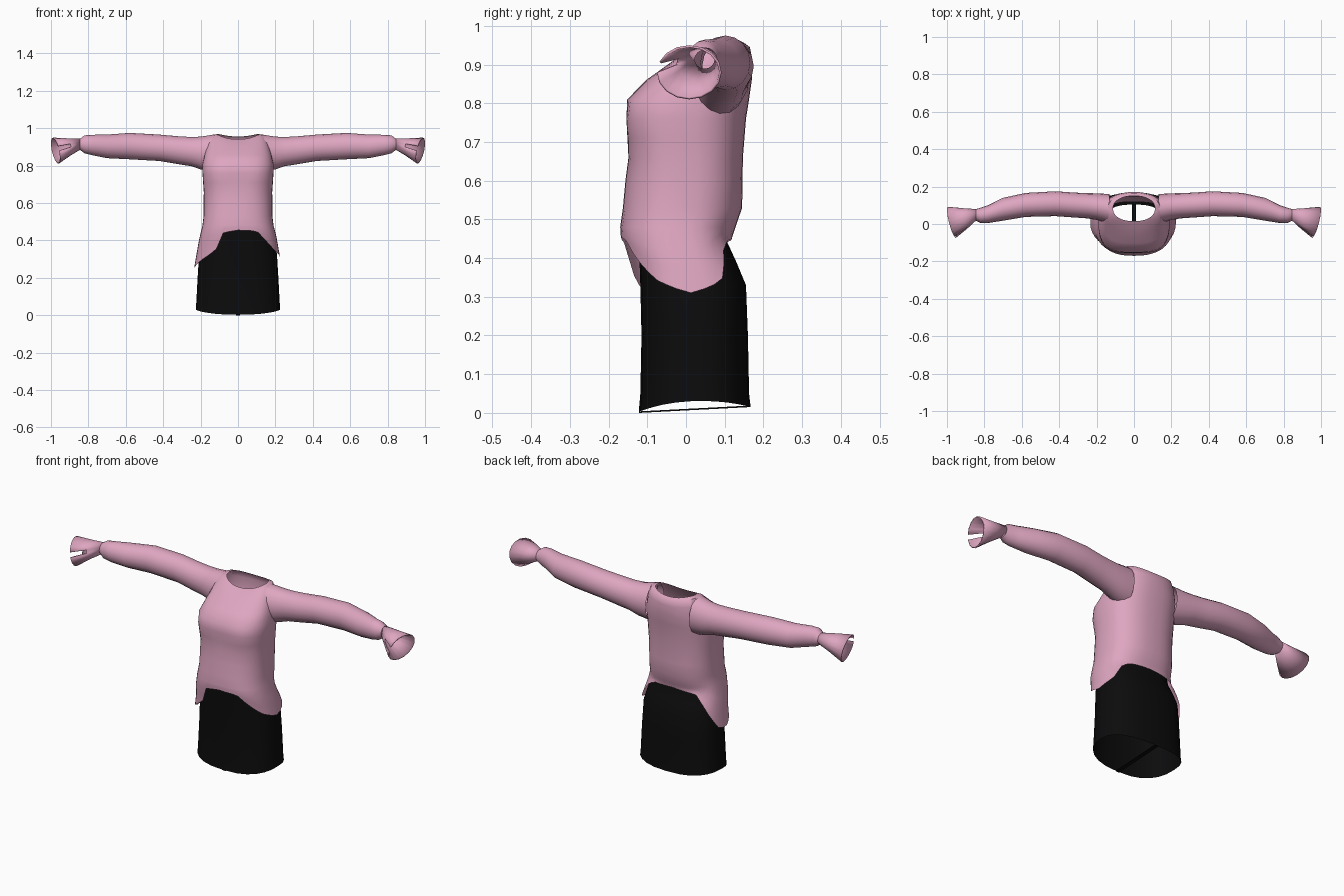
import bpy, bmesh
from math import sin, cos, pi, radians, copysign

cube = bpy.data.objects.get("Cube")
if cube:
    bpy.data.objects.remove(cube, do_unlink=True)


def material(name, colour):
    m = bpy.data.materials.new(name)
    m.use_nodes = True
    m.diffuse_color = colour
    m.node_tree.nodes["Principled BSDF"].inputs["Base Color"].default_value = colour
    return m


PINK = material("soft pink", (0.73, 0.38, 0.53, 1))
BLACK = material("black", (0.0035, 0.0035, 0.004, 1))


def interp(table, t):
    """Linear lookup in rows of (key, values...)."""
    if t <= table[0][0]:
        return table[0][1:]
    for a, b in zip(table, table[1:]):
        if t <= b[0]:
            k = (t - a[0]) / (b[0] - a[0])
            return [p + (q - p) * k for p, q in zip(a[1:], b[1:])]
    return table[-1][1:]


def loft(name, rings, mat, gaps=(), sharp=50):
    """Skin closed rings of points into an open tube, leaving out gap faces."""
    bm = bmesh.new()
    rows = [[bm.verts.new(p) for p in ring] for ring in rings]
    n = len(rows[0])
    for r, (low, high) in enumerate(zip(rows, rows[1:])):
        for c in range(n):
            if (r, c) not in gaps:
                d = (c + 1) % n
                bm.faces.new((low[c], low[d], high[d], high[c]))
    bmesh.ops.recalc_face_normals(bm, faces=bm.faces)
    mesh = bpy.data.meshes.new(name)
    bm.to_mesh(mesh)
    bm.free()
    mesh.materials.append(mat)
    ob = bpy.data.objects.new(name, mesh)
    bpy.context.collection.objects.link(ob)
    bpy.ops.object.select_all(action="DESELECT")
    ob.select_set(True)
    bpy.context.view_layer.objects.active = ob
    bpy.ops.object.shade_smooth_by_angle(angle=radians(sharp))
    return ob


def body_point(a, w, front, back, power=0.8):
    """Rounded-box outline; angle 0 is the front, 90 degrees is +x."""
    s, c = sin(a), cos(a)
    x = w * copysign(abs(s) ** power, s)
    y = (front + back) / 2 - (back - front) / 2 * copysign(abs(c) ** power, c)
    return x, y


# Shirt body: height, half width, front y, back y
BODY = [
    (0.25, 0.235, -0.142, 0.175), (0.35, 0.218, -0.147, 0.168),
    (0.45, 0.200, -0.168, 0.118), (0.48, 0.190, -0.170, 0.128),
    (0.53, 0.184, -0.163, 0.145), (0.66, 0.183, -0.151, 0.147),
    (0.76, 0.190, -0.168, 0.155), (0.81, 0.190, -0.160, 0.163),
    (0.86, 0.178, -0.105, 0.170),
]
# Uneven hem: angle in degrees, height
HEM = [
    (0, 0.455), (25, 0.45), (40, 0.40), (60, 0.345), (90, 0.31), (115, 0.34),
    (135, 0.42), (150, 0.445), (180, 0.45), (215, 0.44), (240, 0.36),
    (260, 0.27), (275, 0.25), (295, 0.28), (320, 0.32), (335, 0.36),
    (342, 0.44), (360, 0.455),
]
COLS = 40
angles = [2 * pi * i / COLS for i in range(COLS)]


def shirt_point(a, z):
    x, y = body_point(a, *interp(BODY, z))
    # shallow valley down the middle of the chest
    y += 0.014 * max(0, cos(a)) ** 10 * max(0, 1 - abs(z - 0.76) / 0.12)
    return x, y, z


rings = []
for k in (0, 0.33, 0.66):
    ring = []
    for a in angles:
        hem = interp(HEM, a * 180 / pi)[0]
        ring.append(shirt_point(a, hem + (0.48 - hem) * k))
    rings.append(ring)
for z in (0.48, 0.53, 0.6, 0.66, 0.71, 0.76, 0.81, 0.86):
    rings.append([shirt_point(a, z) for a in angles])
# Sloping shoulders and neckline: side lift raises the ring over the shoulders
for z, w, f, b, lift, rear in ((0.905, 0.16, -0.04, 0.171, 0.025, 0.01),
                               (0.93, 0.138, -0.005, 0.165, 0.033, 0.015),
                               (0.941, 0.112, 0.015, 0.15, 0.026, 0.015)):
    rings.append([(*body_point(a, w, f, b, 0.9),
                   z + lift * sin(a) ** 2 + rear * max(0, -cos(a))) for a in angles])
loft("shirt_body", rings, PINK)

# Sleeve: x, front y, back y, bottom z, top z
SLEEVE = [
    (0.13, 0.00, 0.160, 0.765, 0.966), (0.20, 0.022, 0.164, 0.780, 0.955),
    (0.25, 0.030, 0.165, 0.797, 0.953), (0.32, 0.035, 0.168, 0.808, 0.957),
    (0.42, 0.042, 0.175, 0.825, 0.966), (0.58, 0.038, 0.166, 0.834, 0.975),
    (0.70, 0.018, 0.140, 0.840, 0.966), (0.78, 0.005, 0.100, 0.856, 0.965),
    (0.82, 0.005, 0.087, 0.866, 0.962), (0.845, 0.018, 0.080, 0.884, 0.944),
]
# Cuff: x, front y, back y, bottom z, top z, slant of the opening
CUFF = [
    (0.845, 0.018, 0.080, 0.884, 0.944, 0), (0.90, -0.025, 0.084, 0.855, 0.946, 0.4),
    (0.974, -0.075, 0.092, 0.810, 0.950, 1),
]
SEG = 16


def arm_ring(side, x, front, back, low, high, slant=0):
    ring = []
    for i in range(SEG):
        c, s = cos(2 * pi * i / SEG), sin(2 * pi * i / SEG)
        ring.append((side * (x + slant * (0.021 * c + 0.015 * s)),
                     (front + back) / 2 + (back - front) / 2 * c,
                     (low + high) / 2 + (high - low) / 2 * s))
    return ring


for side, word in ((1, "left"), (-1, "right")):
    loft(word + "_sleeve", [arm_ring(side, *row) for row in SLEEVE], PINK)
    # Flared cuff with a slit at the front
    cuff = loft(word + "_cuff", [arm_ring(side, *row) for row in CUFF], PINK, gaps={(1, 7)})
    solid = cuff.modifiers.new("cloth thickness", "SOLIDIFY")
    solid.thickness = 0.006
    solid.offset = -1

# Skirt: height, half width, front y, back y
SKIRT = [
    (0.015, 0.226, -0.122, 0.167), (0.05, 0.224, -0.118, 0.163),
    (0.20, 0.216, -0.115, 0.160), (0.33, 0.208, -0.118, 0.155),
    (0.39, 0.196, -0.120, 0.130), (0.44, 0.182, -0.122, 0.107),
    (0.49, 0.172, -0.125, 0.105),
]
rings = []
for i, (z, w, f, b) in enumerate(SKIRT):
    ring = []
    for k in range(24):
        a = 2 * pi * k / 24
        # hem rises at the sides and dips at the front
        dip = 0.016 * sin(a) ** 2 - 0.012 * max(0, cos(a)) if i == 0 else 0
        ring.append((*body_point(a, w, f, b), z + dip))
    rings.append(ring)
loft("skirt", rings, BLACK)

# Narrow strap joining the front and back of the skirt hem
strap = [[(x, y, z + h) for x, h in ((-0.01, 0), (0.01, 0), (0.01, 0.004), (-0.01, 0.004))]
         for y, z in ((-0.121, 0.0), (0.166, 0.015))]
loft("hem_strap", strap, BLACK)
